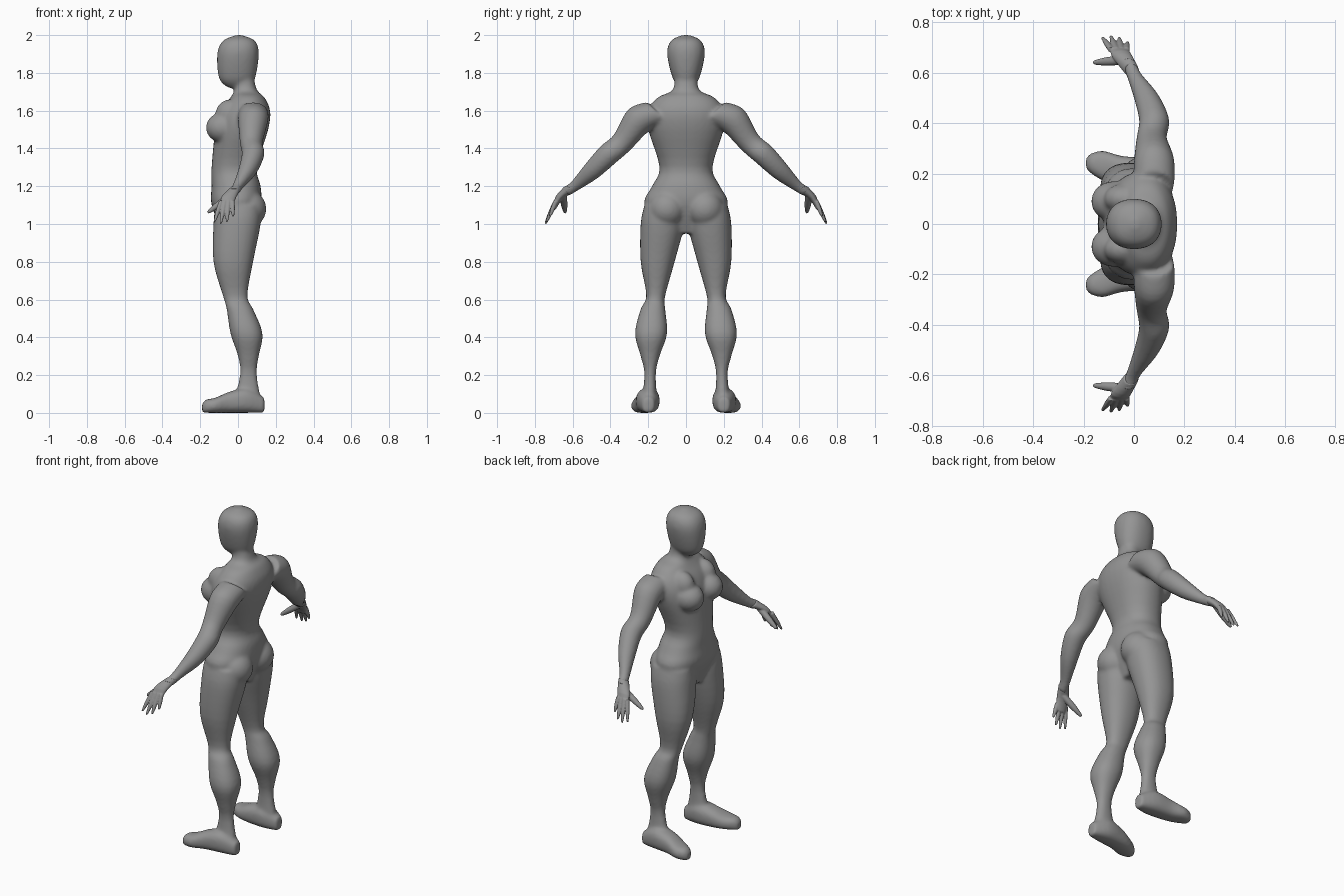
import bpy, bmesh, math
from mathutils import Vector, Matrix

if "Cube" in bpy.data.objects:
    bpy.data.objects.remove(bpy.data.objects["Cube"], do_unlink=True)

X_AXIS, Y_AXIS, Z_AXIS = Matrix.Identity(3)

skin = bpy.data.materials.new("matte grey skin")
skin.use_nodes = True
grey = (.3, .3, .3, 1)
skin.diffuse_color = grey
skin.node_tree.nodes["Principled BSDF"].inputs["Base Color"].default_value = grey


def refine(rows, steps=4):
    """Smooth curve through the rows."""
    refined = []
    last = len(rows) - 1
    for index in range(last):
        before, start = rows[max(index - 1, 0)], rows[index]
        end, after = rows[index + 1], rows[min(index + 2, last)]
        for step in range(steps):
            t = step / steps
            row = []
            for a, b, c, d in zip(before, start, end, after):
                slope_in, slope_out, rise = (c - a) / 2, (d - b) / 2, c - b
                bend = 3 * rise - 2 * slope_in - slope_out
                twist = slope_in + slope_out - 2 * rise
                row.append(b + t * (slope_in + t * (bend + t * twist)))
            refined.append(row)
    return refined + [rows[-1]]


def loft(bm, rows, u, v, power=1, sides=32):
    """Closed skin over rounded sections given as centre and two half widths."""
    def rounded(value):
        return math.copysign(abs(value) ** power, value)

    rings = []
    for x, y, z, u_size, v_size in refine(rows):
        centre = Vector((x, y, z))
        ring = []
        for side in range(sides):
            angle = math.tau * side / sides
            offset = u * u_size * rounded(math.cos(angle)) + v * v_size * rounded(math.sin(angle))
            ring.append(bm.verts.new(centre + offset))
        rings.append(ring)
    for low, high in zip(rings, rings[1:]):
        for side in range(sides):
            following = (side + 1) % sides
            bm.faces.new((low[side], low[following], high[following], high[side]))
    bm.faces.new(rings[0][::-1])
    bm.faces.new(rings[-1])


def slabs(rows):
    """Level sections: height, front, back, inner side, outer side."""
    return [((front + back) / 2, (inner + outer) / 2, height,
             (back - front) / 2, (outer - inner) / 2)
            for height, front, back, inner, outer in rows]


def column(rows):
    """Level sections centred on the body: height, front, back, half width."""
    return slabs([(height, front, back, -half, half) for height, front, back, half in rows])


def ball(bm, centre, size):
    placement = Matrix.Translation(centre) @ Matrix.Diagonal((*size, 1))
    bmesh.ops.create_uvsphere(bm, u_segments=32, v_segments=16, radius=1, matrix=placement)


def digit(bm, base, tip, radius, u, v):
    """Finger tapering to a rounded tip."""
    rows = []
    for t in (0, .5, .9, 1):
        size = radius * (1.1 - t ** 3) ** .5
        rows.append((*Vector(base).lerp(Vector(tip), t), size, size))
    loft(bm, rows, u, v, sides=16)


def finish(name, bm, voxel, rounds):
    """Mirror to both sides, fuse the parts and soften the joins."""
    bmesh.ops.recalc_face_normals(bm, faces=bm.faces[:])
    mesh = bpy.data.meshes.new(name)
    bm.to_mesh(mesh)
    bm.free()
    mesh.materials.append(skin)
    obj = bpy.data.objects.new(name, mesh)
    bpy.context.collection.objects.link(obj)
    mirror = obj.modifiers.new("both sides", "MIRROR")
    mirror.use_axis = (False, True, False)
    mirror.use_mirror_merge = False
    fuse = obj.modifiers.new("fuse", "REMESH")
    fuse.mode = "VOXEL"
    fuse.voxel_size = voxel
    fuse.use_smooth_shade = True
    soften = obj.modifiers.new("soften", "SMOOTH")
    soften.factor = .5
    soften.iterations = rounds


body = bmesh.new()

# Torso and neck
loft(body, column([
    (.95, -.08, .06, .1), (1.1, -.14, .12, .22), (1.2, -.14, .12, .18),
    (1.3, -.14, .1, .14), (1.5, -.12, .16, .2), (1.6, -.09, .17, .2),
    (1.67, -.04, .14, .15), (1.71, -.02, .1, .07), (1.8, -.02, .08, .06),
]), X_AXIS, Y_AXIS, power=.9)

# Head
loft(body, column([
    (1.72, -.05, .05, .03), (1.77, -.1, .09, .07), (1.9, -.11, .11, .1),
    (1.97, -.08, .09, .08), (2, -.01, .02, .02),
]), X_AXIS, Y_AXIS, power=.9)

# Bust and its upper slope, then the seat
ball(body, (-.08, .09, 1.51), (.09, .08, .08))
ball(body, (-.04, .1, 1.58), (.08, .06, .08))
ball(body, (.05, .1, 1.08), (.1, .1, .1))

# Leg
loft(body, slabs([
    (1.1, -.12, .12, .03, .22), (1, -.13, .12, .01, .24), (.8, -.13, .08, .06, .24),
    (.62, -.08, .05, .11, .21), (.55, -.06, .08, .11, .24), (.42, -.04, .13, .1, .27),
    (.3, 0, .11, .14, .24), (.2, .01, .1, .16, .22), (.03, -.03, .13, .15, .24),
]), X_AXIS, Y_AXIS, power=.9)

# Foot, flat along the ground
foot = [(.14, .2, .08, .03), (.05, .2, .13, .06), (-.05, .21, .11, .06),
        (-.12, .23, .08, .06), (-.17, .24, .07, .04), (-.19, .24, .05, .02)]
loft(body, [(x, y, height / 2, half, height / 2) for x, y, height, half in foot],
     Y_AXIS, Z_AXIS, power=.8)

# Arm
arm = [(.08, .15, 1.59, .08), (.08, .25, 1.55, .08), (.07, .34, 1.43, .06),
       (.08, .41, 1.37, .06), (.05, .5, 1.28, .05), (0, .59, 1.2, .03),
       (-.02, .64, 1.17, .03)]
loft(body, [(x, y, z, radius, radius) for x, y, z, radius in arm],
     X_AXIS, (Y_AXIS + Z_AXIS).normalized())
finish("body", body, voxel=.009, rounds=10)

# Palm
hand = bmesh.new()
across = (Y_AXIS * 2 + Z_AXIS).normalized()
loft(hand, [(-.01, .61, 1.19, .03, .03), (-.05, .67, 1.14, .04, .02),
            (-.06, .7, 1.08, .03, .01)], X_AXIS, across)

# Fingers fanned across the palm, then the thumb
for finger in range(4):
    curve = (finger - 1) ** 2
    knuckle = (finger * .02 - .09, .69, 1.12)
    tip = (finger * .033 - .125, .745 - curve * .006, 1 + curve * .01)
    digit(hand, knuckle, tip, .012, X_AXIS, across)
digit(hand, (-.04, .65, 1.15), (-.16, .64, 1.06), .018, (X_AXIS - Z_AXIS).normalized(), Y_AXIS)
finish("hands", hand, voxel=.004, rounds=4)
